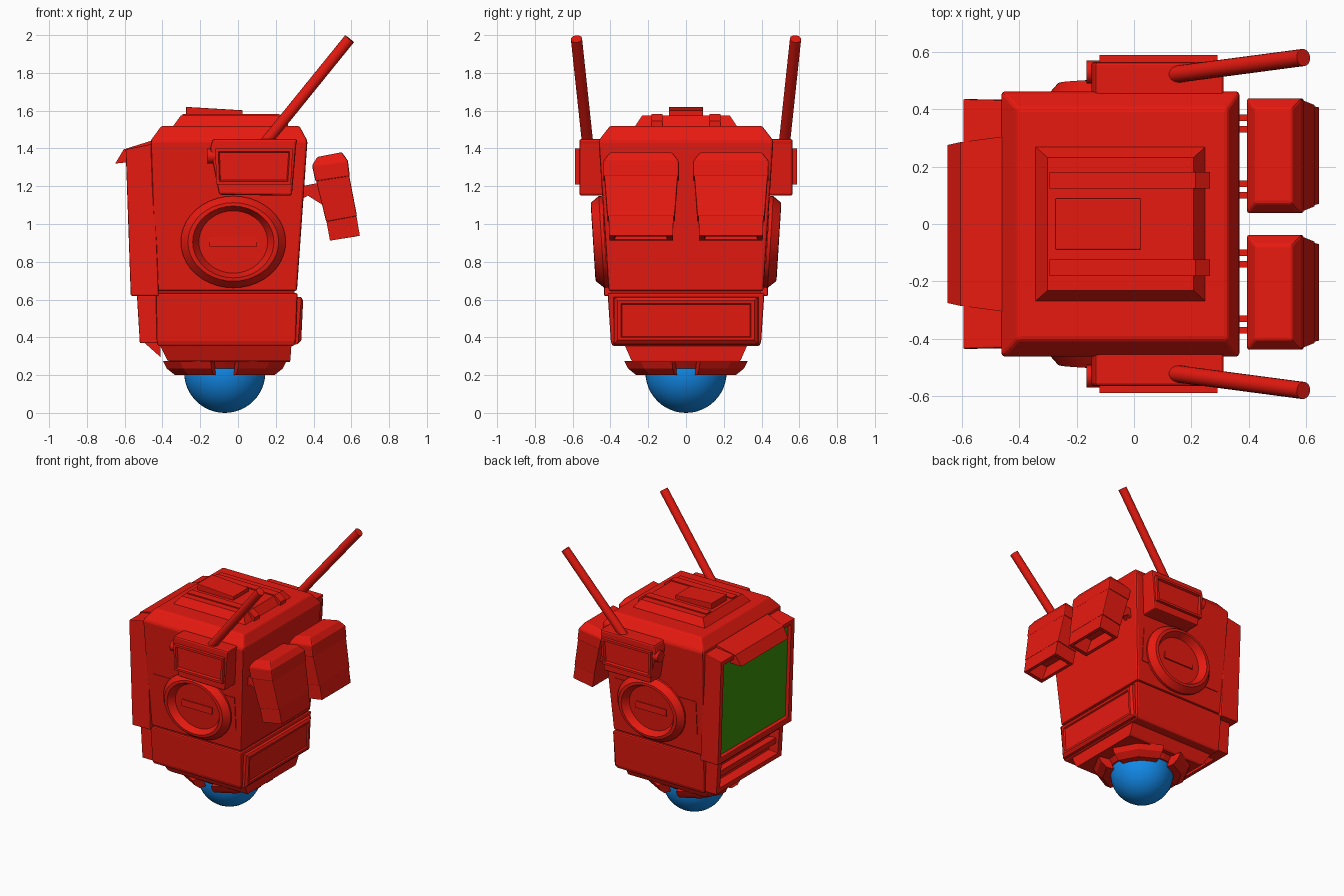
import bpy, bmesh, math
from mathutils import Vector


def material(name, color):
    m = bpy.data.materials.new(name)
    m.diffuse_color = color
    return m


RED = material("red_paint", (0.8, 0.01, 0.005, 1))
BLUE = material("blue_ball", (0.006, 0.25, 0.8, 1))
GREEN = material("green_screen", (0.04, 0.28, 0.003, 1))


def finish(name, bm, mat=RED, bevel=0, smooth=None):
    bmesh.ops.recalc_face_normals(bm, faces=bm.faces)
    me = bpy.data.meshes.new(name)
    bm.to_mesh(me)
    bm.free()
    ob = bpy.data.objects.new(name, me)
    bpy.context.collection.objects.link(ob)
    me.materials.append(mat)
    if bevel:
        b = ob.modifiers.new("bevel", 'BEVEL')
        b.width, b.segments, b.limit_method = bevel, 2, 'ANGLE'
    if smooth:
        bpy.ops.object.select_all(action='DESELECT')
        ob.select_set(True)
        bpy.context.view_layer.objects.active = ob
        bpy.ops.object.shade_smooth_by_angle(angle=math.radians(smooth))
    return ob


def loft(name, rings, **kw):
    """Skin a stack of equal-length vertex rings and cap both ends."""
    bm = bmesh.new()
    vs = [[bm.verts.new(p) for p in r] for r in rings]
    n = len(rings[0])
    for a, b in zip(vs, vs[1:]):
        for i in range(n):
            j = (i + 1) % n
            bm.faces.new((a[i], a[j], b[j], b[i]))
    bm.faces.new(vs[0])
    bm.faces.new(vs[-1])
    return finish(name, bm, **kw)


def flat(z, x0, x1, hy):                      # horizontal rectangle
    return [(x0, -hy, z), (x1, -hy, z), (x1, hy, z), (x0, hy, z)]


def upright(xb, xt, z0, z1, hy, yc=0):        # rectangle facing along x
    return [(xb, yc - hy, z0), (xb, yc + hy, z0), (xt, yc + hy, z1), (xt, yc - hy, z1)]


def span(a, b, hy, yc):                       # rectangle spanned by an xz edge and y width
    return [(a[0], yc - hy, a[1]), (b[0], yc - hy, b[1]),
            (b[0], yc + hy, b[1]), (a[0], yc + hy, a[1])]


def prism(name, pts, y0, y1, **kw):           # xz profile extruded along y
    return loft(name, [[(x, y, z) for x, z in pts] for y in (y0, y1)], **kw)


def box(name, x0, x1, y0, y1, z0, z1, **kw):
    return prism(name, [(x0, z0), (x1, z0), (x1, z1), (x0, z1)], y0, y1, **kw)


def rod(name, a, b, r, sides=20):
    a, b = Vector(a), Vector(b)
    q = (b - a).to_track_quat('Z', 'Y')
    rings = [[p + q @ Vector((r * math.cos(t), r * math.sin(t), 0))
              for t in (2 * math.pi * i / sides for i in range(sides))] for p in (a, b)]
    return loft(name, rings, smooth=40)


# Main body, waist and base
loft("upper_body", [flat(0.645, -0.435, 0.312, 0.41), flat(1.43, -0.462, 0.367, 0.462),
                    flat(1.445, -0.46, 0.365, 0.46), flat(1.52, -0.405, 0.325, 0.402)], bevel=0.012)
loft("body_seam", [flat(0.60, -0.42, 0.30, 0.395), flat(0.66, -0.42, 0.30, 0.395)])
loft("lower_body", [flat(0.355, -0.425, 0.298, 0.39), flat(0.38, -0.43, 0.305, 0.398),
                    flat(0.635, -0.435, 0.315, 0.415)], bevel=0.008)
loft("base_skirt", [flat(0.27, -0.355, 0.275, 0.28), flat(0.28, -0.375, 0.277, 0.29),
                    flat(0.36, -0.415, 0.283, 0.325)])

# Roof plate, rails and hatch
loft("roof_plate", [flat(1.51, -0.35, 0.255, 0.275), flat(1.575, -0.302, 0.208, 0.232)])
for s in (-1, 1):
    prism("roof_rail", [(-0.295, 1.51), (0.265, 1.51), (0.265, 1.545), (0.215, 1.583), (-0.295, 1.583)],
          s * 0.153 - 0.029, s * 0.153 + 0.029)
prism("roof_hatch", [(-0.275, 1.56), (0.025, 1.56), (0.025, 1.602), (-0.275, 1.62)], -0.09, 0.09, bevel=0.004)

# Ball foot with its socket
bm = bmesh.new()
bmesh.ops.create_uvsphere(bm, u_segments=48, v_segments=24, radius=0.215)
bmesh.ops.translate(bm, verts=bm.verts, vec=(-0.07, 0, 0.215))
finish("ball_foot", bm, BLUE, smooth=60)


def arc(r, z, a0, a1, n):
    return [(-0.07 + r * math.cos(a0 + (a1 - a0) * i / n), r * math.sin(a0 + (a1 - a0) * i / n), z)
            for i in range(n + 1)]


rim = lambda r, z: arc(r, z, 0, math.tau * 31 / 32, 31)
loft("socket_core", [rim(0.255, 0.275), rim(0.225, 0.235)])
for k in range(4):
    c = math.pi / 4 + k * math.pi / 2
    a0, a1 = c - 0.56, c + 0.56
    loft("socket_claw", [arc(ro, z, a0, a1, 2) + arc(ri, z, a1, a0, 2)
                         for ro, ri, z in ((0.335, 0.24, 0.275), (0.315, 0.23, 0.235), (0.27, 0.215, 0.2))])

# Face screen: recessed frame, display and hood
loft("screen_frame", [upright(-0.42, -0.45, 0.62, 1.425, 0.432), upright(-0.568, -0.595, 0.62, 1.395, 0.435),
                      upright(-0.568, -0.592, 0.665, 1.36, 0.395), upright(-0.535, -0.56, 0.67, 1.355, 0.39)],
     bevel=0.006)
loft("screen", [upright(-0.53, -0.555, 0.67, 1.355, 0.39), upright(-0.545, -0.57, 0.67, 1.355, 0.39)], mat=GREEN)
loft("screen_hood", [
    [(-0.65, -0.275, 1.32), (-0.65, 0.275, 1.32), (-0.605, 0.285, 1.395), (-0.605, -0.285, 1.395)],
    [(-0.455, -0.305, 1.34), (-0.455, 0.305, 1.34), (-0.455, 0.305, 1.442), (-0.455, -0.305, 1.442)]])

# Tray under the screen
loft("tray_housing", [upright(-0.42, -0.42, 0.37, 0.62, 0.385), upright(-0.52, -0.535, 0.37, 0.62, 0.385),
                      upright(-0.52, -0.533, 0.405, 0.59, 0.34), upright(-0.455, -0.46, 0.42, 0.575, 0.325)],
     bevel=0.004)
box("tray_shelf", -0.51, -0.44, -0.33, 0.33, 0.48, 0.52)
prism("tray_lip", [(-0.50, 0.375), (-0.41, 0.295), (-0.41, 0.375)], -0.27, 0.27)

# Rear panel on the lower body
loft("rear_panel", [upright(0.29, 0.30, 0.36, 0.615, 0.385), upright(0.318, 0.335, 0.365, 0.612, 0.38),
                    upright(0.335, 0.345, 0.385, 0.595, 0.362), upright(0.335, 0.343, 0.40, 0.58, 0.345),
                    upright(0.325, 0.332, 0.405, 0.575, 0.34)])

for s in (-1, 1):
    # Round port on the sloping side wall
    def oval(rx, rz, out):
        pts = []
        for i in range(40):
            t = math.tau * i / 40
            z = rz * math.sin(t)
            pts.append((-0.025 + rx * math.cos(t), s * (0.427 + out + 0.0625 * z), 0.905 + z))
        return pts
    loft("side_port", [oval(0.27, 0.24, -0.03), oval(0.278, 0.243, 0.02), oval(0.24, 0.208, 0.063),
                       oval(0.215, 0.19, 0.065), oval(0.182, 0.165, 0.015)], smooth=25)
    loft("side_panel", [[(x, s * (0.427 + o + 0.0625 * (z - 0.905)), z)
                         for x, z in ((-0.39, 0.8), (0.28, 0.8), (0.28, 1.05), (-0.39, 1.05))]
                        for o in (-0.02, 0.005)])
    box("port_bar", -0.15, 0.10, s * 0.42, s * 0.45, 0.88, 0.93)

    # Ear box with recessed front, knob and antenna
    outline = [(-0.10, 1.155), (0.285, 1.15), (0.308, 1.42), (0.315, 1.45), (-0.135, 1.45), (-0.148, 1.40)]
    prism("ear_box", outline, s * 0.43, s * 0.565, bevel=0.012)

    def ear(ix, y):
        return [(x, s * y, z) for x, z in ((-0.115 + ix, 1.21 + ix), (0.28 - ix, 1.21 + ix),
                                           (0.29 - ix, 1.40 - ix), (-0.12 + ix, 1.40 - ix))]
    loft("ear_frame", [ear(0, 0.55), ear(0, 0.588), ear(0.016, 0.588), ear(0.022, 0.572)])
    rod("ear_knob", (-0.165, s * 0.53, 1.36), (-0.11, s * 0.53, 1.36), 0.04)
    rod("antenna", (0.12, s * 0.518, 1.40), (0.59, s * 0.58, 1.98), 0.03)

    # Hollow two-part pod on hinge arms behind the body
    c = s * 0.238
    loft("pod_head", [span((0.42, 1.355), (0.55, 1.38), 0.165, c), span((0.392, 1.31), (0.582, 1.335), 0.2, c),
                      span((0.41, 1.225), (0.592, 1.252), 0.2, c)], bevel=0.008)
    loft("pod_body", [span((0.412, 1.235), (0.588, 1.26), 0.195, c),
                      span((0.467, 1.012), (0.63, 1.042), 0.178, c)], bevel=0.005)
    loft("pod_nozzle", [span((0.467, 1.02), (0.627, 1.045), 0.172, c), span((0.487, 0.912), (0.645, 0.938), 0.168, c),
                        span((0.507, 0.917), (0.625, 0.934), 0.14, c), span((0.49, 1.01), (0.6, 1.03), 0.11, c)])
    for y in (0.10, 0.14, 0.33, 0.37):
        prism("pod_hinge", [(0.335, 1.13), (0.37, 1.15), (0.45, 1.10), (0.44, 1.22), (0.335, 1.20)],
              s * y - 0.011, s * y + 0.011)
